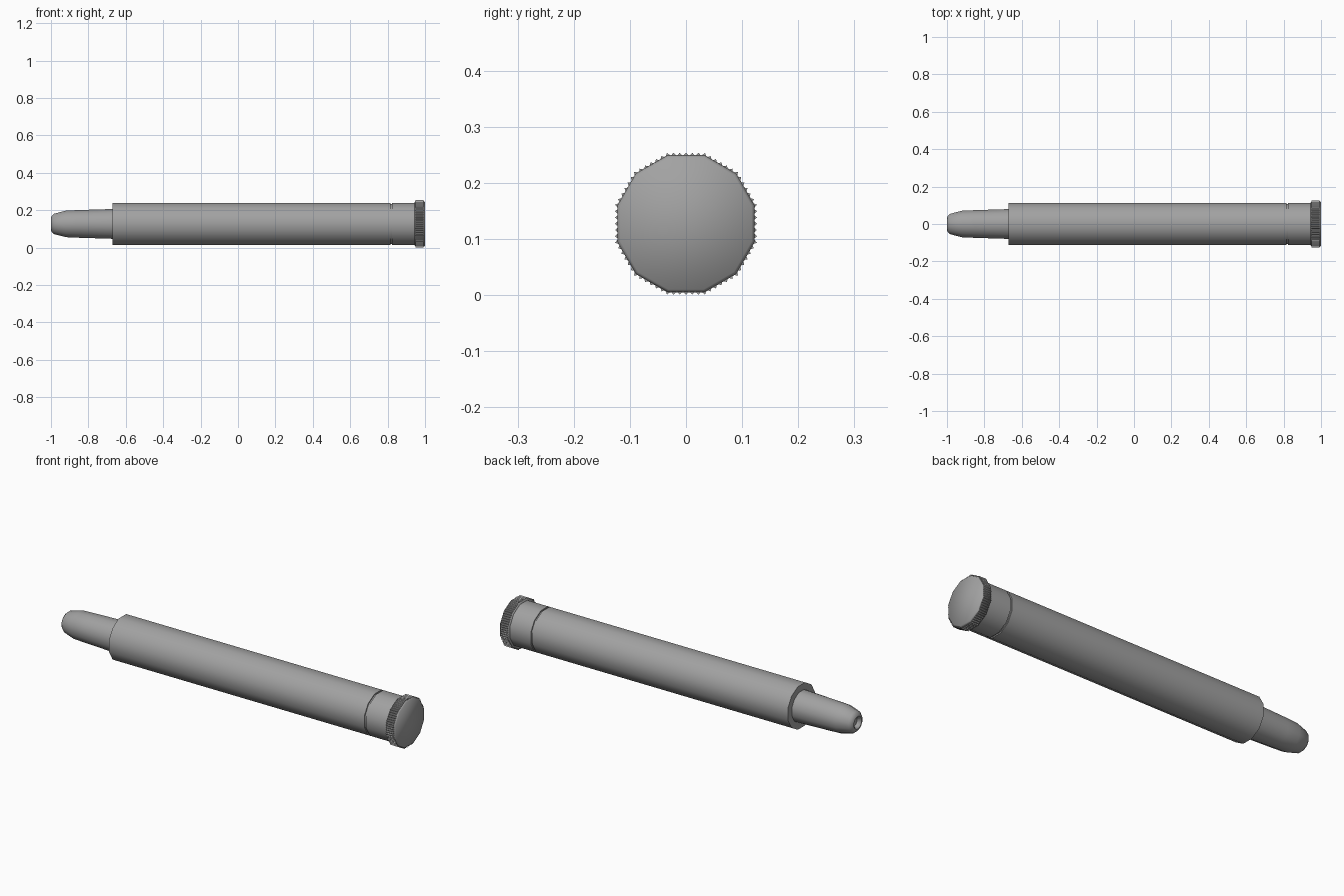
import bpy, bmesh, math

if "Cube" in bpy.data.objects:
    bpy.data.objects.remove(bpy.data.objects["Cube"])

CZ = 0.127          # height of the long axis
SIDES = 12
COS = math.cos(math.pi / SIDES)

grey = bpy.data.materials.new("mid grey")
grey.diffuse_color = (0.36, 0.36, 0.36, 1)
grey.use_nodes = True
grey.node_tree.nodes["Principled BSDF"].inputs["Base Color"].default_value = grey.diffuse_color


def ring_points(apothem, teeth=0, depth=0.0):
    """Twelve-sided outline; optional teeth cut along every flat."""
    r = apothem / COS
    corners = [(r * math.cos(math.radians(15 + 30 * i)),
                r * math.sin(math.radians(15 + 30 * i))) for i in range(SIDES)]
    if not teeth:
        return corners
    pts = []
    for i, a in enumerate(corners):
        b = corners[(i + 1) % SIDES]
        for k in range(teeth * 2):
            t = k / (teeth * 2)
            s = 1 if k % 2 == 0 else 1 - depth / apothem
            pts.append(((a[0] + (b[0] - a[0]) * t) * s,
                        (a[1] + (b[1] - a[1]) * t) * s))
    return pts


def lathe(name, profile, teeth=0, depth=0.0, angle=40):
    """Skin outlines along x from (x, apothem) pairs and close both ends."""
    bm = bmesh.new()
    rings = [[bm.verts.new((x, y, z + CZ)) for y, z in ring_points(a, teeth, depth)]
             for x, a in profile]
    for r0, r1 in zip(rings, rings[1:]):
        n = len(r0)
        for i in range(n):
            j = (i + 1) % n
            bm.faces.new((r0[i], r0[j], r1[j], r1[i]))
    bm.faces.new(rings[0])
    bm.faces.new(rings[-1])
    bmesh.ops.recalc_face_normals(bm, faces=bm.faces[:])
    me = bpy.data.meshes.new(name)
    bm.to_mesh(me)
    bm.free()
    me.materials.append(grey)
    ob = bpy.data.objects.new(name, me)
    bpy.context.collection.objects.link(ob)
    bpy.context.view_layer.objects.active = ob
    ob.select_set(True)
    bpy.ops.object.shade_smooth_by_angle(angle=math.radians(angle))
    ob.select_set(False)
    return ob


# Tapered mouth end with a shallow hollow at its tip
lathe("tapered_tip", [(-0.98, 0.022), (-0.996, 0.027), (-1.0, 0.032), (-0.997, 0.042),
                      (-0.985, 0.054), (-0.92, 0.071), (-0.85, 0.074), (-0.66, 0.080)])

# Long main tube
lathe("main_tube", [(-0.672, 0.113), (0.815, 0.113)])

# Narrow groove between tube and collar
lathe("groove", [(0.81, 0.107), (0.83, 0.107)])

# Collar below the end cap
lathe("collar", [(0.824, 0.113), (0.955, 0.113)])

# End cap core with softened rims
lathe("end_cap", [(0.945, 0.116), (0.951, 0.1225), (0.992, 0.1225), (1.0, 0.117)], angle=60)

# Fine grip ridges around the cap
lathe("grip_ridges", [(0.95, 0.1265), (0.993, 0.1265)], teeth=6, depth=0.006, angle=20)
